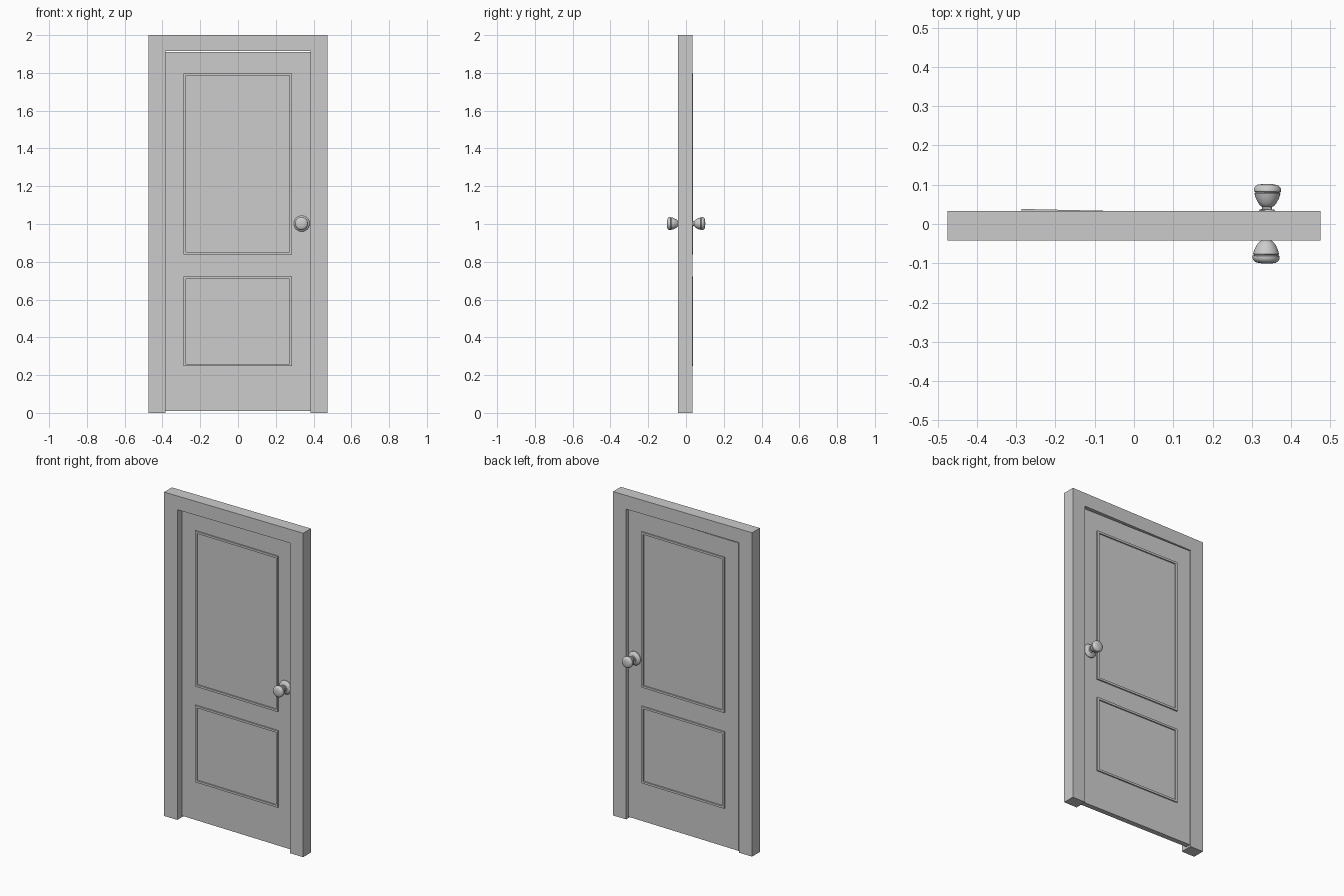
import bpy, bmesh, math
from mathutils import Matrix

if "Cube" in bpy.data.objects:
    bpy.data.objects.remove(bpy.data.objects["Cube"])

# The leaf stands slightly ajar inside the frame
LEAF = Matrix.Translation((0, 0.008, 0)) @ Matrix.Rotation(math.radians(-1.25), 4, 'Z')
HALF = 0.016


def make(name, bm, matrix=None):
    bmesh.ops.recalc_face_normals(bm, faces=bm.faces)
    me = bpy.data.meshes.new(name)
    bm.to_mesh(me)
    bm.free()
    ob = bpy.data.objects.new(name, me)
    bpy.context.collection.objects.link(ob)
    if matrix:
        ob.matrix_world = matrix
    return ob


def extrude_outline(bm, faces, y0, y1):
    """Turn flat xz faces into a solid between y0 and y1."""
    verts = {}
    for f in faces:
        for p in f:
            if p not in verts:
                verts[p] = bm.verts.new((p[0], y0, p[1]))
    made = [bm.faces.new([verts[p] for p in f]) for f in faces]
    ext = bmesh.ops.extrude_face_region(bm, geom=made, use_keep_orig=True)
    moved = [g for g in ext['geom'] if isinstance(g, bmesh.types.BMVert)]
    bmesh.ops.translate(bm, verts=moved, vec=(0, y1 - y0, 0))


# Door frame: two jambs and a header as one arch
bm = bmesh.new()
w, i, top, head = 0.475, 0.385, 2.0, 1.915
extrude_outline(bm, [[(-w, 0), (-i, 0), (-i, head), (i, head), (i, 0), (w, 0),
                      (w, top), (-w, top)]], -0.042, 0.0335)
make("door_frame", bm)

# Door leaf
bm = bmesh.new()
extrude_outline(bm, [[(-0.383, 0.01), (0.383, 0.01), (0.383, 1.91), (-0.383, 1.91)]],
                -HALF, HALF)
make("door_leaf", bm, LEAF)


# Thin raised moulding round each panel, on both sides
def moulding(name, z0, z1, side):
    x, t = 0.287, 0.013
    o = [(-x, z0), (x, z0), (x, z1), (-x, z1)]
    n = [(-x + t, z0 + t), (x - t, z0 + t), (x - t, z1 - t), (-x + t, z1 - t)]
    bm = bmesh.new()
    extrude_outline(bm, [[o[k], o[(k + 1) % 4], n[(k + 1) % 4], n[k]] for k in range(4)],
                    side * (HALF - 0.001), side * (HALF + 0.008))
    make(name, bm, LEAF)


# Lathed knob with its rose: (radius, distance from leaf centre)
PROFILE = [(0, 0.015), (0.042, 0.015), (0.042, 0.020), (0.036, 0.027), (0.020, 0.033),
           (0.019, 0.036), (0.013, 0.037), (0.013, 0.043), (0.018, 0.046), (0.024, 0.054),
           (0.030, 0.066), (0.033, 0.077), (0.031, 0.079), (0.031, 0.080), (0.0345, 0.082),
           (0.0345, 0.088), (0.032, 0.094), (0.025, 0.099), (0.012, 0.101), (0, 0.1015)]


def knob(name, side):
    bm = bmesh.new()
    vs = [bm.verts.new((r, side * d, 0)) for r, d in PROFILE]
    edges = [bm.edges.new(p) for p in zip(vs, vs[1:])]
    bmesh.ops.spin(bm, geom=vs + edges, cent=(0, 0, 0), axis=(0, 1, 0),
                   angle=math.tau, steps=32)
    bmesh.ops.remove_doubles(bm, verts=bm.verts, dist=0.0001)
    ob = make(name, bm, LEAF @ Matrix.Translation((0.338, 0, 1.002)))
    bpy.ops.object.select_all(action='DESELECT')
    ob.select_set(True)
    bpy.context.view_layer.objects.active = ob
    bpy.ops.object.shade_smooth_by_angle(angle=math.radians(35))


for label, side in (("front", -1), ("back", 1)):
    moulding(label + "_upper_panel_moulding", 0.838, 1.798, side)
    moulding(label + "_lower_panel_moulding", 0.247, 0.721, side)
    knob(label + "_knob", side)
